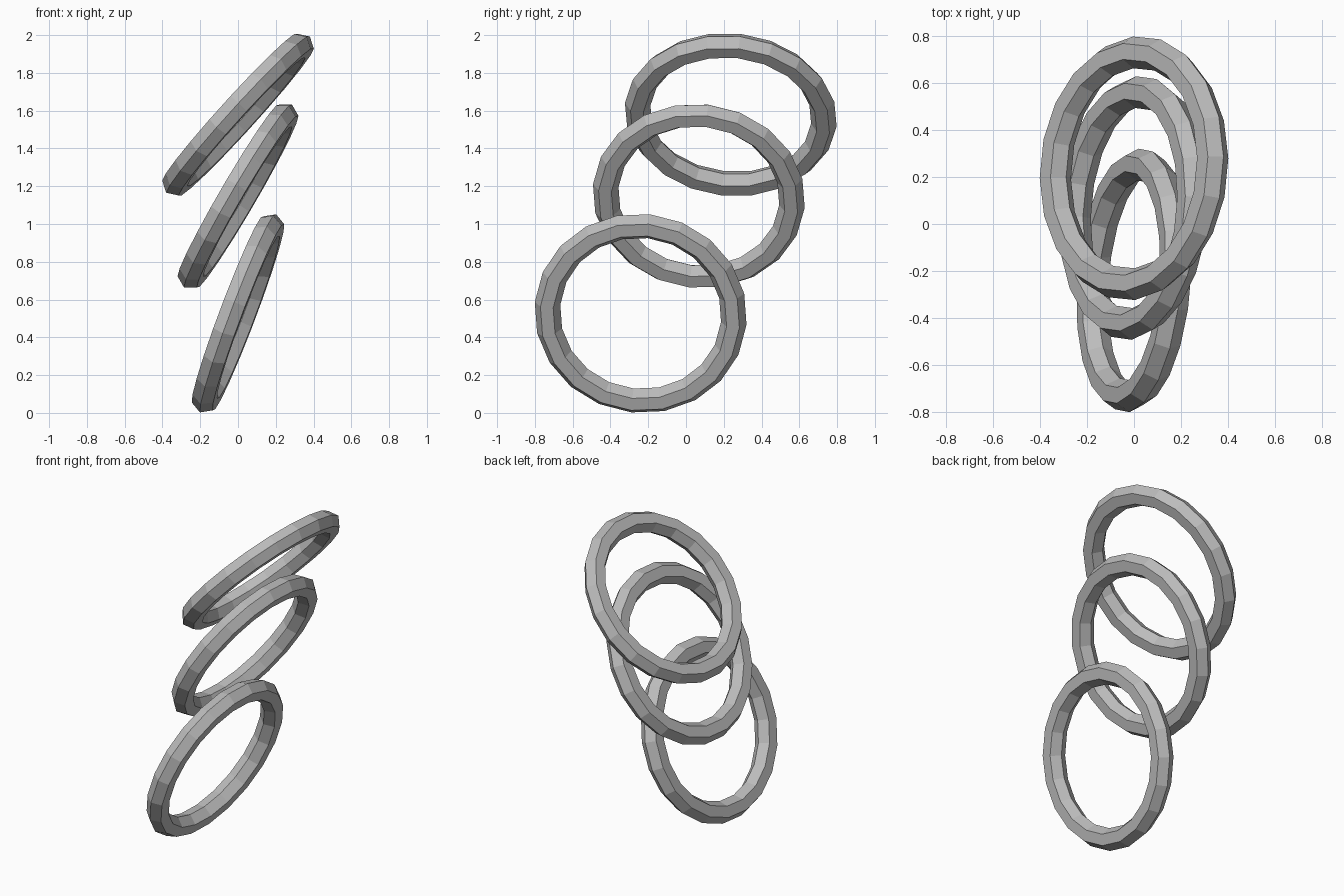
import bpy
from math import radians
from mathutils import Matrix

cube = bpy.data.objects.get("Cube")
if cube:
    bpy.data.objects.remove(cube, do_unlink=True)

# Plain grey metal
GREY = (0.5, 0.5, 0.5, 1)
metal = bpy.data.materials.new("grey_metal")
metal.use_nodes = True
metal.diffuse_color = GREY
for node in metal.node_tree.nodes:
    if node.type == 'BSDF_PRINCIPLED':
        node.inputs["Base Color"].default_value = GREY


def add_ring(name, y, z, lean):
    """Six-sided low-poly ring leaning towards +x by the given degrees."""
    bpy.ops.mesh.primitive_torus_add(major_segments=20, minor_segments=6,
                                     major_radius=0.496, minor_radius=0.068)
    ring = bpy.context.object
    ring.name = name
    # Spin in its own plane, turn slightly, lean, then place
    ring.data.transform(Matrix.Rotation(radians(lean - 90), 4, 'Y')
                        @ Matrix.Rotation(radians(-4), 4, 'X')
                        @ Matrix.Rotation(radians(5), 4, 'Z'))
    ring.location = (0, y, z)
    ring.data.materials.append(metal)
    ring.data.shade_flat()


# Stack of three rings, each leaning further than the one below
add_ring("lower_ring", -0.24, 0.527, 20.7)
add_ring("middle_ring", 0.068, 1.148, 30.3)
add_ring("upper_ring", 0.237, 1.579, 42.3)
